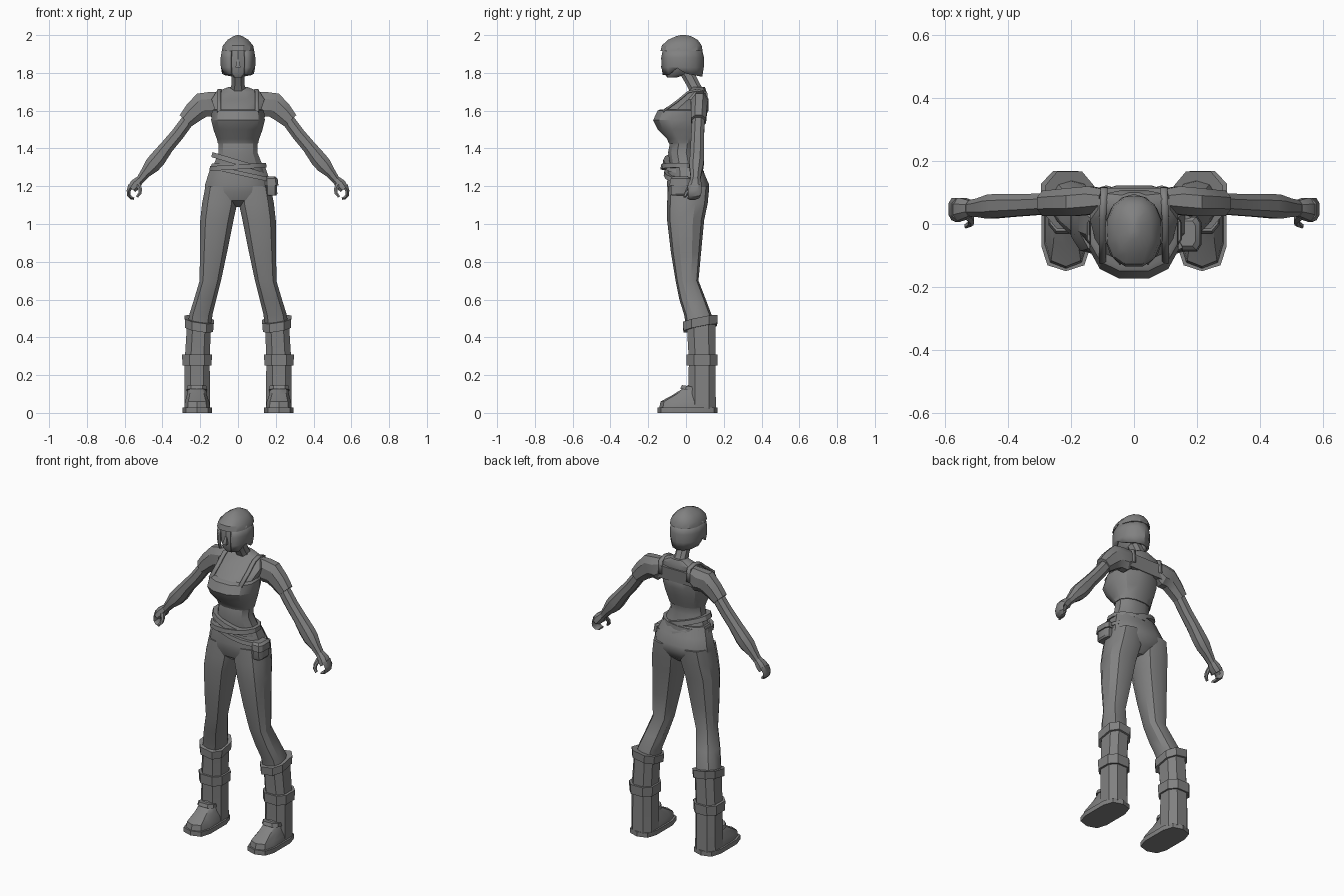
import bpy, bmesh, math
from mathutils import Vector

grey = bpy.data.materials.new("mid grey")
grey.diffuse_color = (0.22, 0.22, 0.22, 1)


def finish(name, bm, mirror=False, solid=0):
    bmesh.ops.recalc_face_normals(bm, faces=bm.faces)
    me = bpy.data.meshes.new(name)
    bm.to_mesh(me)
    bm.free()
    me.materials.append(grey)
    ob = bpy.data.objects.new(name, me)
    bpy.context.collection.objects.link(ob)
    bpy.ops.object.select_all(action='DESELECT')
    ob.select_set(True)
    bpy.context.view_layer.objects.active = ob
    bpy.ops.object.shade_smooth_by_angle(angle=math.radians(32))
    if solid:
        ob.modifiers.new("thickness", 'SOLIDIFY').thickness = solid
    if mirror:
        ob.modifiers.new("mirror", 'MIRROR')
    return ob


def unit(n, e):
    """Unit outline of n points, squarer as e falls."""
    pts = []
    for i in range(n):
        a = 2 * math.pi * (i + 0.5) / n
        c, s = math.cos(a), math.sin(a)
        pts.append((math.copysign(abs(c) ** e, c), math.copysign(abs(s) ** e, s)))
    m = max(p[0] for p in pts)
    k = max(p[1] for p in pts)
    return [(p[0] / m, p[1] / k) for p in pts]


def skin(name, rings, mirror=False):
    bm = bmesh.new()
    vs = [[bm.verts.new(p) for p in r] for r in rings]
    n = len(vs[0])
    for a, b in zip(vs, vs[1:]):
        for i in range(n):
            bm.faces.new((a[i], a[(i + 1) % n], b[(i + 1) % n], b[i]))
    bm.faces.new(vs[0])
    bm.faces.new(vs[-1])
    return finish(name, bm, mirror)


def stack(name, rows, n=10, e=0.85, mirror=False, tx=0, ty=0):
    """Horizontal sections: z, x0, x1, y0, y1; tx and ty tilt them."""
    rings = []
    for z, x0, x1, y0, y1 in rows:
        cx, cy, rx, ry = (x0 + x1) / 2, (y0 + y1) / 2, (x1 - x0) / 2, (y1 - y0) / 2
        rings.append([(cx + u * rx, cy + v * ry, z + u * rx * tx + v * ry * ty)
                      for u, v in unit(n, e)])
    return skin(name, rings, mirror)


def body(rows):
    return [(z, -h, h, a, b) for z, h, a, b in rows]


def tube(name, path, n=8, mirror=True):
    """Limb along x, y, z with in-plane radius a and depth radius b."""
    P = [Vector(p[:3]) for p in path]
    rings = []
    for i, p in enumerate(path):
        d = P[min(i + 1, len(P) - 1)] - P[max(i - 1, 0)]
        d.y = 0
        d.normalize()
        side = Vector((d.z, 0, -d.x))
        rings.append([P[i] + side * u * p[3] + Vector((0, v * p[4], 0)) for u, v in unit(n, 0.9)])
    return skin(name, rings, mirror)


def ribbon(name, pts, w, mirror=True):
    """Flat strap of width w along x, following pts."""
    bm = bmesh.new()
    rows = [[bm.verts.new((x + d, y, z)) for d in (-w / 2, w / 2)] for x, y, z in pts]
    for a, b in zip(rows, rows[1:]):
        bm.faces.new((a[0], a[1], b[1], b[0]))
    return finish(name, bm, mirror, 0.012)


# torso and neck
stack("torso", body([(1.31, .13, -.085, .065), (1.38, .102, -.095, .05), (1.43, .102, -.085, .055),
                     (1.50, .122, -.12, .08), (1.56, .132, -.15, .09), (1.61, .125, -.115, .098),
                     (1.66, .14, -.035, .105), (1.70, .115, .015, .108), (1.725, .05, .03, .1)]), 12)
stack("neck", body([(1.70, .045, .02, .1), (1.74, .034, 0, .075), (1.80, .034, -.035, .045)]), 8)

# cropped top with shoulder straps
stack("top", body([(1.425, .106, -.09, .06), (1.45, .112, -.1, .068), (1.50, .13, -.15, .085),
                   (1.55, .142, -.174, .097), (1.60, .138, -.15, .103), (1.607, .13, -.135, .1)]), 12)
stack("top_back", [(1.59, -.115, .115, .06, .106), (1.67, -.1, .1, .06, .115)], 4, 0.8)
ribbon("strap", [(.1, -.125, 1.60), (.1, -.05, 1.655), (.1, .01, 1.705), (.098, .06, 1.715),
                 (.095, .112, 1.70), (.095, .118, 1.62)], .022)

# head
stack("face", body([(1.775, .022, -.1, -.05), (1.795, .045, -.112, .01), (1.84, .06, -.118, .05),
                    (1.90, .068, -.115, .07), (1.95, .06, -.1, .06)]), 10)
stack("nose", body([(1.828, .012, -.132, -.1), (1.835, .012, -.132, -.1), (1.87, .006, -.118, -.1)]), 4)

# bobbed hair: crown, then side and back panels open at the face
stack("hair_crown", body([(1.915, .086, -.135, .088), (1.945, .08, -.128, .083), (1.975, .055, -.095, .062),
                          (1.995, .022, -.05, .025), (2.0, .006, -.03, 0)]), 12)
bm = bmesh.new()
cols = []
for k in range(13):
    a = math.radians(-62 + 304 * k / 12)
    c, s = math.cos(a), math.sin(a)
    low = 1.79 if s < -.45 else 1.825 if s < .1 else 1.80 - .02 * s
    cols.append([bm.verts.new((c * r, -.025 + s * r * 1.28, z))
                 for z, r in ((1.93, .085), (1.88, .094), (1.83, .093), (low, .087))])
for a, b in zip(cols, cols[1:]):
    for i in range(3):
        bm.faces.new((a[i], b[i], b[i + 1], a[i + 1]))
finish("hair_sides", bm, False, 0.014)

# arms: short sleeve, bare arm, palm, fingers and thumb
tube("sleeve", [(.09, .075, 1.655, .05, .035), (.14, .075, 1.632, .068, .045), (.19, .07, 1.63, .066, .045),
                (.235, .068, 1.59, .055, .042), (.278, .066, 1.546, .043, .04)])
tube("arm", [(.25, .066, 1.57, .034, .033), (.32, .062, 1.475, .035, .034), (.375, .06, 1.41, .036, .036),
             (.425, .058, 1.345, .043, .038), (.455, .055, 1.31, .042, .038), (.49, .052, 1.27, .028, .03),
             (.525, .05, 1.225, .02, .024)])
tube("palm", [(.52, .05, 1.235, .021, .025), (.542, .048, 1.21, .03, .034), (.562, .045, 1.185, .024, .038)])
tube("fingers", [(.565, .047, 1.205, .016, .036), (.58, .047, 1.175, .01, .036), (.578, .045, 1.152, .009, .034),
                 (.565, .04, 1.138, .008, .032), (.55, .035, 1.134, .006, .028)], 6)
tube("thumb", [(.53, .03, 1.21, .014, .018), (.518, .014, 1.185, .01, .014), (.519, .002, 1.163, .009, .011),
               (.535, -.006, 1.143, .006, .008)], 6)

# trousers: hips and legs
stack("hips", body([(1.09, .03, -.04, .06), (1.125, .115, -.085, .1), (1.17, .177, -.098, .122),
                    (1.21, .174, -.1, .122), (1.26, .158, -.098, .1), (1.32, .138, -.092, .074)]), 12)
stack("leg", [(.46, .142, .268, .0, .145), (.52, .135, .258, -.01, .135), (.60, .115, .233, -.035, .105),
              (.70, .09, .203, -.055, .066), (.85, .058, .202, -.08, .08), (1.02, .024, .2, -.1, .096),
              (1.11, .004, .19, -.1, .115), (1.2, .004, .172, -.095, .123)], 10, 0.8, True)

# slanted belts and pouch
stack("upper_belt", body([(1.312, .142, -.125, .085), (1.34, .134, -.12, .08)]), 14, 0.95, tx=-.3)
stack("lower_belt", body([(1.29, .152, -.135, .09), (1.315, .148, -.132, .088)]), 14, 0.95, tx=.06)
stack("hanging_belt", [(1.255, -.145, .19, -.118, .1), (1.278, -.14, .182, -.115, .095)], 14, 0.95, tx=-.22)
stack("pouch", [(1.15, .15, .202, -.075, .015), (1.16, .145, .208, -.08, .02),
                (1.22, .145, .206, -.08, .02)], 8, 0.5)
stack("pouch_flap", [(1.205, .142, .214, -.087, .026), (1.24, .142, .21, -.083, .022),
                     (1.252, .145, .195, -.07, .01)], 8, 0.5)

# boots: shaft, cuffs, foot, strap and sole
stack("boot_shaft", [(.02, .148, .284, .012, .158), (.28, .15, .282, .015, .156), (.47, .143, .27, .004, .155)],
      8, 0.75, True)
stack("top_cuff", [(.448, .132, .28, -.014, .165), (.495, .128, .282, -.016, .167)], 8, 0.75, True, tx=.15, ty=.2)
stack("middle_cuff", [(.25, .14, .294, .004, .166), (.308, .138, .296, .002, .168)], 8, 0.75, True)
stack("sole", [(0, .138, .295, -.15, .166), (.028, .138, .295, -.15, .166)], 10, 0.6, True)
stack("foot", [(.025, .148, .285, -.142, .156), (.06, .152, .281, -.135, .156), (.095, .165, .27, -.07, .15),
               (.14, .172, .264, .0, .12), (.152, .18, .255, .02, .1)], 10, 0.65, True)
stack("boot_strap", [(.118, .165, .272, -.03, .1), (.138, .168, .268, -.022, .1)], 8, 0.6, True, ty=-.15)
